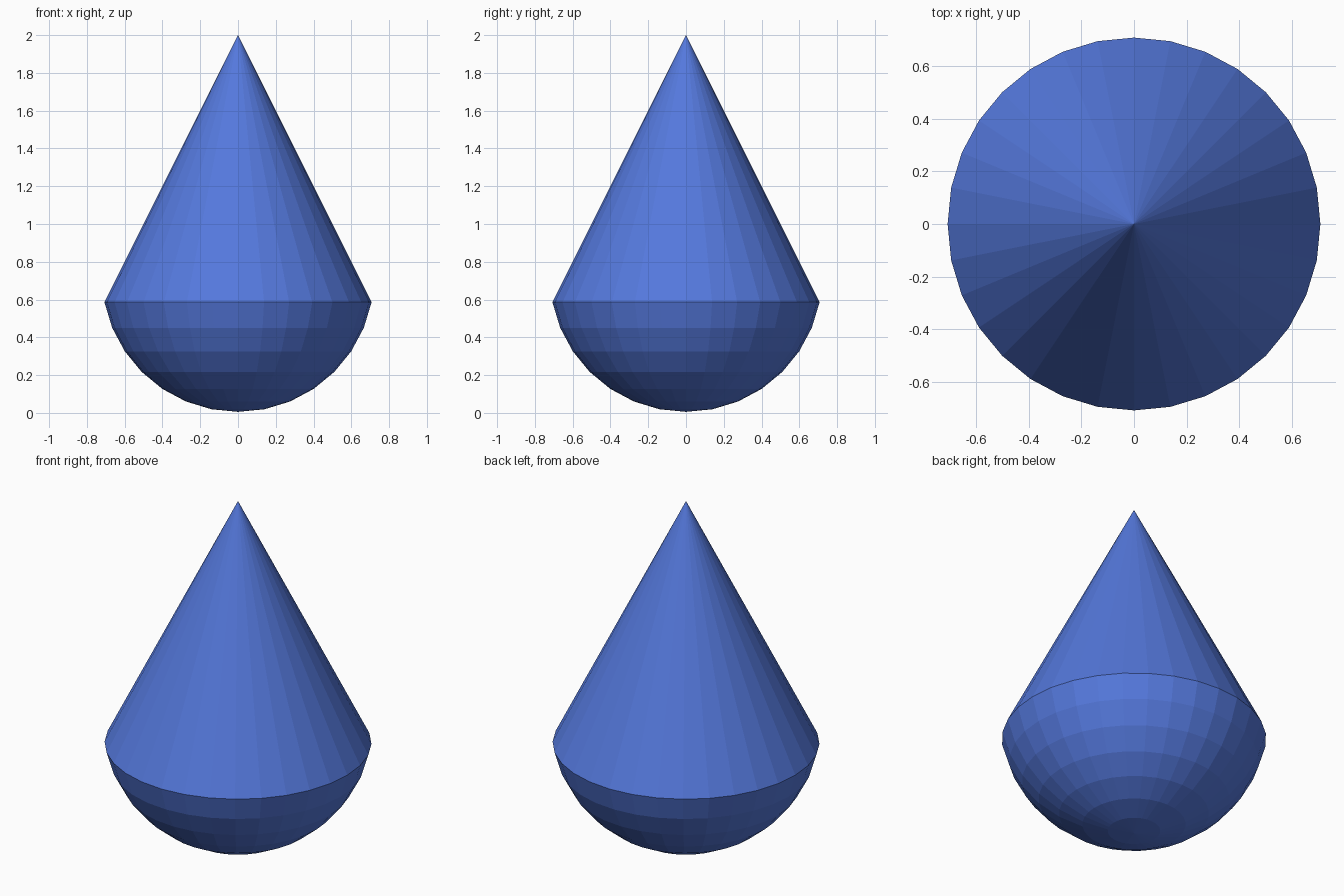
import bpy, bmesh, math

if "Cube" in bpy.data.objects:
    bpy.data.objects.remove(bpy.data.objects["Cube"])

SIDES = 32
RIM_R, RIM_Z, TOP_Z = 0.7071, 0.5858, 2.0
STEP = math.pi / 16
BALL_R = RIM_R / math.sin(7 * STEP)
CENTRE_Z = RIM_Z + BALL_R * math.cos(7 * STEP)

blue = bpy.data.materials.new("blue")
blue.diffuse_color = (0.09, 0.19, 0.72, 1)
blue.use_nodes = True
blue.node_tree.nodes["Principled BSDF"].inputs["Base Color"].default_value = blue.diffuse_color

# Drop: round belly in seven rings, then a straight cone to the tip
profile = [(BALL_R * math.sin(i * STEP), CENTRE_Z - BALL_R * math.cos(i * STEP))
           for i in range(8)] + [(0, TOP_Z)]

bm = bmesh.new()
verts = [bm.verts.new((r, 0, z)) for r, z in profile]
edges = [bm.edges.new(pair) for pair in zip(verts, verts[1:])]
bmesh.ops.spin(bm, geom=verts + edges, cent=(0, 0, 0), axis=(0, 0, 1),
               angle=math.tau, steps=SIDES, use_merge=True)
bmesh.ops.remove_doubles(bm, verts=bm.verts, dist=1e-4)
bmesh.ops.recalc_face_normals(bm, faces=bm.faces)

mesh = bpy.data.meshes.new("drop")
bm.to_mesh(mesh)
bm.free()
mesh.materials.append(blue)
drop = bpy.data.objects.new("drop", mesh)
bpy.context.collection.objects.link(drop)
